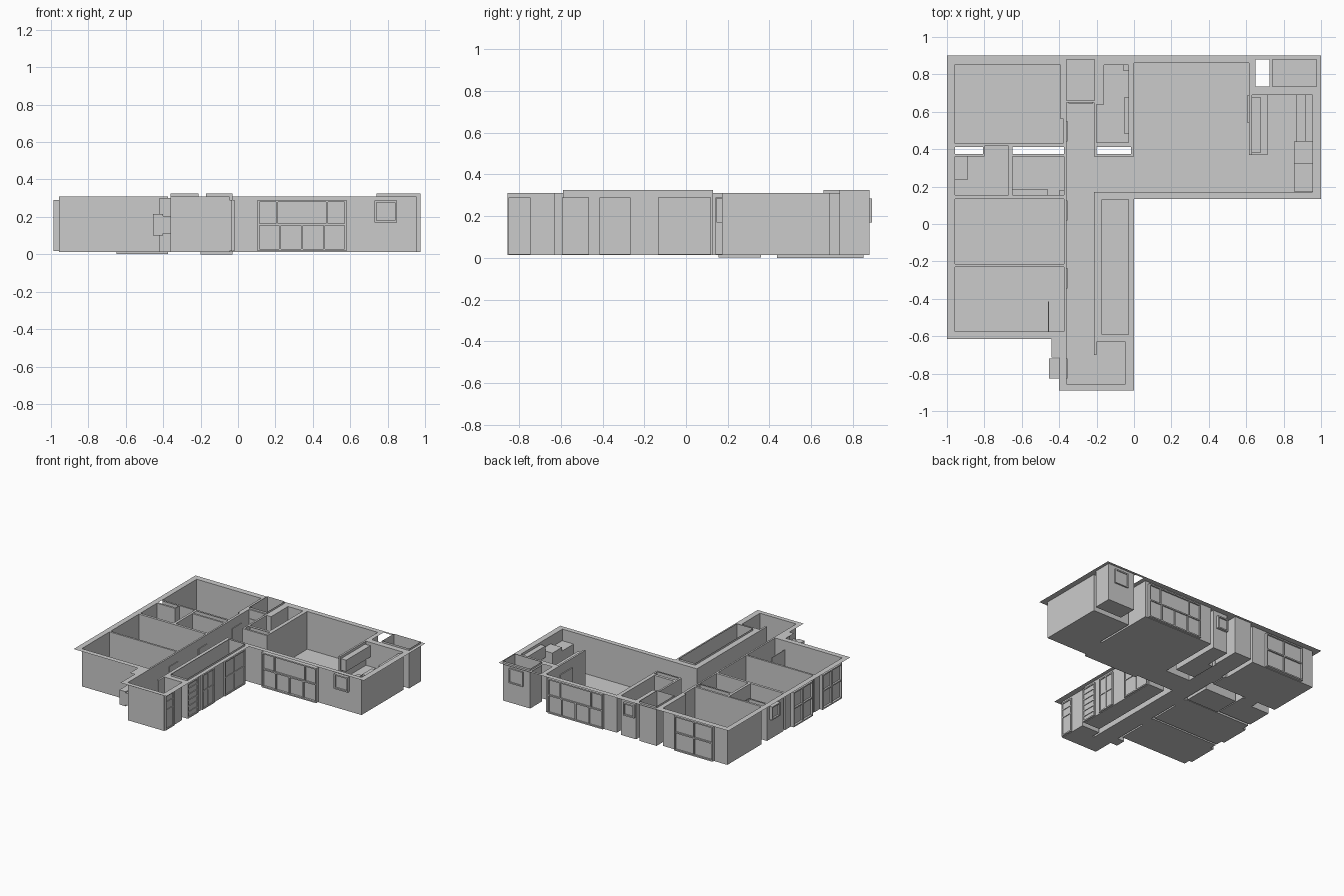
import bpy, bmesh

if "Cube" in bpy.data.objects:
    bpy.data.objects.remove(bpy.data.objects["Cube"])

TOP, FLOOR = 0.31, 0.013


def finish(name, bm):
    me = bpy.data.meshes.new(name)
    bm.to_mesh(me)
    bm.free()
    ob = bpy.data.objects.new(name, me)
    bpy.context.collection.objects.link(ob)
    return ob


def add_box(bm, x0, x1, y0, y1, z0, z1):
    r = bmesh.ops.create_cube(bm, size=1)
    for v in r['verts']:
        v.co = ((x0 + x1) / 2 + v.co.x * (x1 - x0),
                (y0 + y1) / 2 + v.co.y * (y1 - y0),
                (z0 + z1) / 2 + v.co.z * (z1 - z0))


def box(name, *b):
    bm = bmesh.new()
    add_box(bm, *b)
    return finish(name, bm)


def rect(x0, x1, y0, y1):
    return [(x0, y0), (x1, y0), (x1, y1), (x0, y1)]


def room(name, outline, z0=FLOOR, z1=TOP):
    """Open-topped shell: a floor with thin walls around it."""
    bm = bmesh.new()
    lo = [bm.verts.new((x, y, z0)) for x, y in outline]
    hi = [bm.verts.new((x, y, z1)) for x, y in outline]
    bm.faces.new(lo)
    n = len(lo)
    for i in range(n):
        j = (i + 1) % n
        bm.faces.new((lo[i], lo[j], hi[j], hi[i]))
    bmesh.ops.recalc_face_normals(bm, faces=bm.faces)
    return finish(name, bm)


def window(name, axis, wall, out, a0, a1, z0, z1, rows, t=0.01):
    """Framed window on a wall; rows = [(top fraction, [column splits])]."""
    bm = bmesh.new()

    def bar(a, b, c, d, near, far):
        p, q = sorted((wall + out * near, wall + out * far))
        if axis == 'x':
            add_box(bm, p, q, a, b, c, d)
        else:
            add_box(bm, a, b, p, q, c, d)

    h = t / 2
    bar(a0, a1, z0, z1, 0.1, 0.45)                # glass
    for a in (a0, a1 - t):
        bar(a, a + t, z0, z1, 0, 1)               # side posts
    bar(a0 + t, a1 - t, z0, z0 + t, 0, 1)         # sill
    low = z0 + t
    for frac, splits in rows:
        top = z0 + (z1 - z0) * frac
        if frac == 1:
            top -= h
        bar(a0 + t, a1 - t, top - h, top + h, 0, 1 if frac == 1 else 0.9)
        for s in splits:
            c = a0 + (a1 - a0) * s
            bar(c - h, c + h, low, top - h, 0, 0.85)
        low = top + h
    return finish(name, bm)


# Rooms
rooms = {
    'main_bedroom': ([(-0.957, 0.43), (-0.38, 0.43), (-0.38, 0.565), (-0.396, 0.565),
                      (-0.396, 0.853), (-0.957, 0.853)], FLOOR, TOP),
    'closet': (rect(-0.36, -0.21, 0.66, 0.88), FLOOR, 0.325),
    'living_kitchen_hall': ([(-0.36, 0.65), (-0.215, 0.65), (-0.215, 0.36), (0, 0.36),
                             (0, 0.86), (0.615, 0.86), (0.615, 0.37), (0.63, 0.37),
                             (0.63, 0.69), (0.955, 0.69), (0.955, 0.172), (-0.215, 0.172),
                             (-0.215, -0.70), (-0.2, -0.70), (-0.2, -0.63), (-0.045, -0.63),
                             (-0.045, -0.855), (-0.36, -0.855)], FLOOR, TOP),
    'bathroom': ([(-0.2, 0.435), (-0.03, 0.435), (-0.03, 0.85), (-0.16, 0.85),
                  (-0.16, 0.64), (-0.2, 0.64)], 0.0, TOP),
    'store_room': (rect(0.74, 0.975, 0.735, 0.88), FLOOR, 0.325),
    'dressing_room': ([(-0.957, 0.155), (-0.67, 0.155), (-0.67, 0.417), (-0.80, 0.417),
                       (-0.80, 0.36), (-0.957, 0.36)], FLOOR, TOP),
    'second_bathroom': (rect(-0.65, -0.373, 0.155, 0.36), 0.002, TOP),
    'bedroom_two': (rect(-0.957, -0.373, -0.215, 0.135), FLOOR, TOP),
    'bedroom_three': (rect(-0.957, -0.373, -0.575, -0.23), FLOOR, TOP),
    'side_gallery': (rect(-0.17, -0.03, -0.59, 0.13), FLOOR, 0.325),
}
for name, (outline, z0, z1) in rooms.items():
    room(name, outline, z0, z1)

# Flat wall cap and eaves, with an opening over each room and shaft
shafts = [rect(-0.957, -0.806, 0.375, 0.413), rect(-0.65, -0.375, 0.375, 0.413),
          rect(-0.2, -0.015, 0.375, 0.413), rect(0.65, 0.725, 0.735, 0.88)]
eaves = [(-1, 0.9), (1, 0.9), (1, 0.135), (0, 0.135), (0, -0.89), (-0.4, -0.89),
         (-0.4, -0.715), (-0.44, -0.715), (-0.44, -0.615), (-1, -0.615)]
cu = bpy.data.curves.new('wall_cap_outline', 'CURVE')
cu.dimensions = '2D'
cu.fill_mode = 'BOTH'
for loop in [eaves] + [r[0] for r in rooms.values()] + shafts:
    sp = cu.splines.new('POLY')
    sp.points.add(len(loop) - 1)
    for p, (x, y) in zip(sp.points, loop):
        p.co = (x, y, 0, 1)
    sp.use_cyclic_u = True
helper = bpy.data.objects.new('wall_cap_outline', cu)
bpy.context.collection.objects.link(helper)
dg = bpy.context.evaluated_depsgraph_get()
me = bpy.data.meshes.new_from_object(helper.evaluated_get(dg))
bpy.data.objects.remove(helper)
cap = bpy.data.objects.new('wall_cap_eaves', me)
cap.location.z = TOP
bpy.context.collection.objects.link(cap)

# Large picture windows, front and back
big = [(0.52, [0.25, 0.5, 0.75]), (1, [0.22, 0.78])]
window('front_picture_window', 'y', 0.172, -0.03, 0.105, 0.58, 0.017, 0.29, big)
window('back_picture_window', 'y', 0.86, 0.02, 0.11, 0.59, 0.017, 0.29, big)

# Tall divided windows
tall = [(0.52, [0.5]), (1, [0.5])]
window('main_bedroom_window', 'y', 0.853, 0.025, -0.845, -0.51, 0.017, 0.29, tall)
window('bedroom_two_window', 'x', -0.957, -0.03, -0.17, 0.07, 0.017, 0.29, tall)
window('bedroom_three_window', 'x', -0.957, -0.03, -0.53, -0.29, 0.017, 0.29, tall)
window('gallery_window_north', 'x', -0.03, 0.012, -0.135, 0.12, 0.017, 0.29, tall)
window('gallery_window_south', 'x', -0.03, 0.012, -0.415, -0.265, 0.017, 0.29, tall)
window('gallery_louvre_door', 'x', -0.03, 0.012, -0.595, -0.465, 0.017, 0.29,
       [(i / 6, []) for i in range(1, 7)])
window('entry_side_window', 'x', -0.045, 0.012, -0.85, -0.745, 0.017, 0.29,
       [(0.56, []), (0.79, []), (1, [])])

# Small windows
one = [(1, [])]
window('kitchen_window', 'y', 0.172, -0.025, 0.73, 0.85, 0.17, 0.287, one)
window('bathroom_window', 'y', 0.85, 0.02, -0.155, -0.06, 0.17, 0.27, one)
window('store_window', 'y', 0.88, 0.012, 0.80, 0.92, 0.17, 0.285, one)
window('dressing_window', 'x', -0.957, -0.025, 0.23, 0.33, 0.17, 0.275, one)

# Entry outside boxes
box('meter_cupboard', -0.42, -0.36, -0.69, -0.61, FLOOR, 0.30)
box('entry_wall_box', -0.455, -0.4, -0.825, -0.72, 0.1, 0.215)
box('entry_wall_box_link', -0.4, -0.355, -0.825, -0.72, 0.11, 0.205)

# Hall doors
for i, (y0, y1) in enumerate([(0.44, 0.55), (0.02, 0.125), (-0.345, -0.235)]):
    box('hall_door_%d' % (i + 1), -0.373, -0.355, y0, y1, FLOOR, 0.24)
box('closet_door', -0.35, -0.22, 0.645, 0.66, FLOOR, 0.24)
box('living_sliding_panel', 0.607, 0.615, 0.54, 0.69, FLOOR, 0.24)

# Kitchen units
box('kitchen_bar_counter', 0.63, 0.715, 0.37, 0.69, FLOOR, 0.12)
box('kitchen_wall_cabinet', 0.63, 0.675, 0.38, 0.68, 0.20, 0.29)
box('kitchen_sink', 0.675, 0.71, 0.425, 0.525, 0.12, 0.127)
box('kitchen_east_counter', 0.87, 0.955, 0.44, 0.69, FLOOR, 0.12)
box('kitchen_east_wall_cabinet', 0.915, 0.955, 0.44, 0.69, 0.20, 0.29)
box('kitchen_tall_unit', 0.855, 0.955, 0.32, 0.44, FLOOR, 0.25)
box('kitchen_fridge', 0.855, 0.955, 0.175, 0.32, FLOOR, 0.22)

# Bathroom fittings and partitions
box('bathroom_vanity', -0.05, -0.03, 0.48, 0.68, 0.07, 0.12)
box('bathroom_corner_shelf', -0.06, -0.03, 0.82, 0.85, 0.05, 0.11)
box('second_bath_ledge', -0.65, -0.46, 0.155, 0.185, 0.002, 0.11)
box('second_bath_corner_shelf', -0.40, -0.373, 0.155, 0.18, 0.002, 0.09)
box('dressing_cabinet', -0.957, -0.89, 0.235, 0.36, FLOOR, 0.11)
box('bedroom_three_partition', -0.46, -0.455, -0.575, -0.415, FLOOR, 0.24)
box('main_bedroom_door', -0.79, -0.685, 0.417, 0.43, FLOOR, 0.24)
